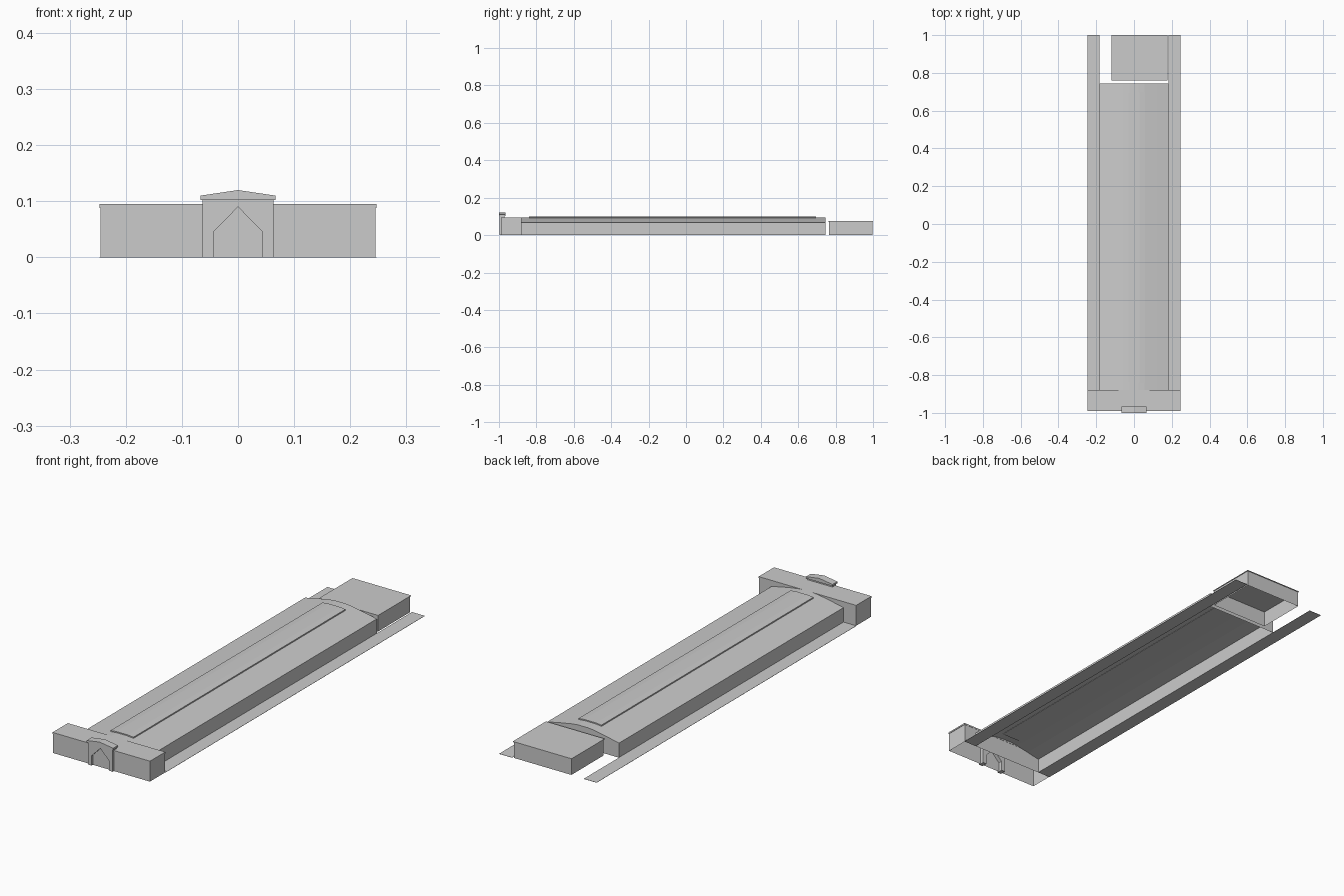
import bpy
import bmesh

cube = bpy.data.objects.get("Cube")
if cube:
    bpy.data.objects.remove(cube, do_unlink=True)

grey = bpy.data.materials.new("plain_grey")
grey.use_nodes = True
grey.diffuse_color = (0.6, 0.6, 0.6, 1)
grey.node_tree.nodes["Principled BSDF"].inputs["Base Color"].default_value = (0.6, 0.6, 0.6, 1)


def finish(name, bm):
    bmesh.ops.recalc_face_normals(bm, faces=bm.faces)
    mesh = bpy.data.meshes.new(name)
    bm.to_mesh(mesh)
    bm.free()
    mesh.materials.append(grey)
    obj = bpy.data.objects.new(name, mesh)
    bpy.context.collection.objects.link(obj)
    return obj


def extrude(name, profile, y0, y1, open_base=False):
    """Sweep an (x, z) profile along y; optionally leave the underside open."""
    bm = bmesh.new()
    face = bm.faces.new([bm.verts.new((x, y0, z)) for x, z in profile])
    swept = bmesh.ops.extrude_face_region(bm, geom=[face], use_keep_orig=True)
    moved = [v for v in swept["geom"] if isinstance(v, bmesh.types.BMVert)]
    bmesh.ops.translate(bm, verts=moved, vec=(0, y1 - y0, 0))
    if open_base:
        base = [f for f in bm.faces if all(v.co.z < 1e-5 for v in f.verts)]
        bmesh.ops.delete(bm, geom=base, context='FACES')
    return finish(name, bm)


def box(name, x0, x1, y0, y1, z0, z1, open_base=False):
    return extrude(name, [(x0, z0), (x1, z0), (x1, z1), (x0, z1)], y0, y1, open_base)


def mirrored(half):
    """Close a right-hand outline with its reflection, skipping the centre point."""
    return half + [(-x, z) for x, z in reversed(half) if x > 0]


# Long hall: low walls under a shallow vaulted roof
roof = [(0.182, 0.067), (0.12, 0.08), (0.055, 0.092), (0.025, 0.095), (0, 0.095)]
extrude("hall", mirrored([(0.182, 0)] + roof), -0.88, 0.745, True)

# Raised skylight following the ridge
top = [(0.058, 0.097), (0.03, 0.1), (0, 0.1)]
extrude("ridge_skylight", mirrored([(0.058, 0.09)] + top), -0.84, 0.695)

# Front block with a thin projecting roof edge
box("front_block", -0.245, 0.245, -0.988, -0.88, 0, 0.088, True)
box("front_block_roof", -0.247, 0.247, -0.99, -0.879, 0.088, 0.095)

# Entrance surround with a pointed opening, under a low gabled cap
opening = [(-0.044, 0), (-0.044, 0.045), (0, 0.09), (0.044, 0.045), (0.044, 0)]
outline = [(0.063, 0), (0.063, 0.102), (-0.063, 0.102), (-0.063, 0)]
extrude("entrance_surround", outline + opening, -0.997, -0.97)
extrude("entrance_cap", mirrored([(0.067, 0.102), (0.067, 0.11), (0, 0.12)]), -1, -0.965)

# Rear annex, offset to one side
box("rear_annex", -0.117, 0.175, 0.764, 0.997, 0, 0.073, True)
box("rear_annex_roof", -0.12, 0.178, 0.76, 1, 0.073, 0.076)

# Paved strip along each side
for side, x0 in (("left", 0.182), ("right", -0.247)):
    box(side + "_paving", x0, x0 + 0.065, -0.88, 1, 0, 0.001)
